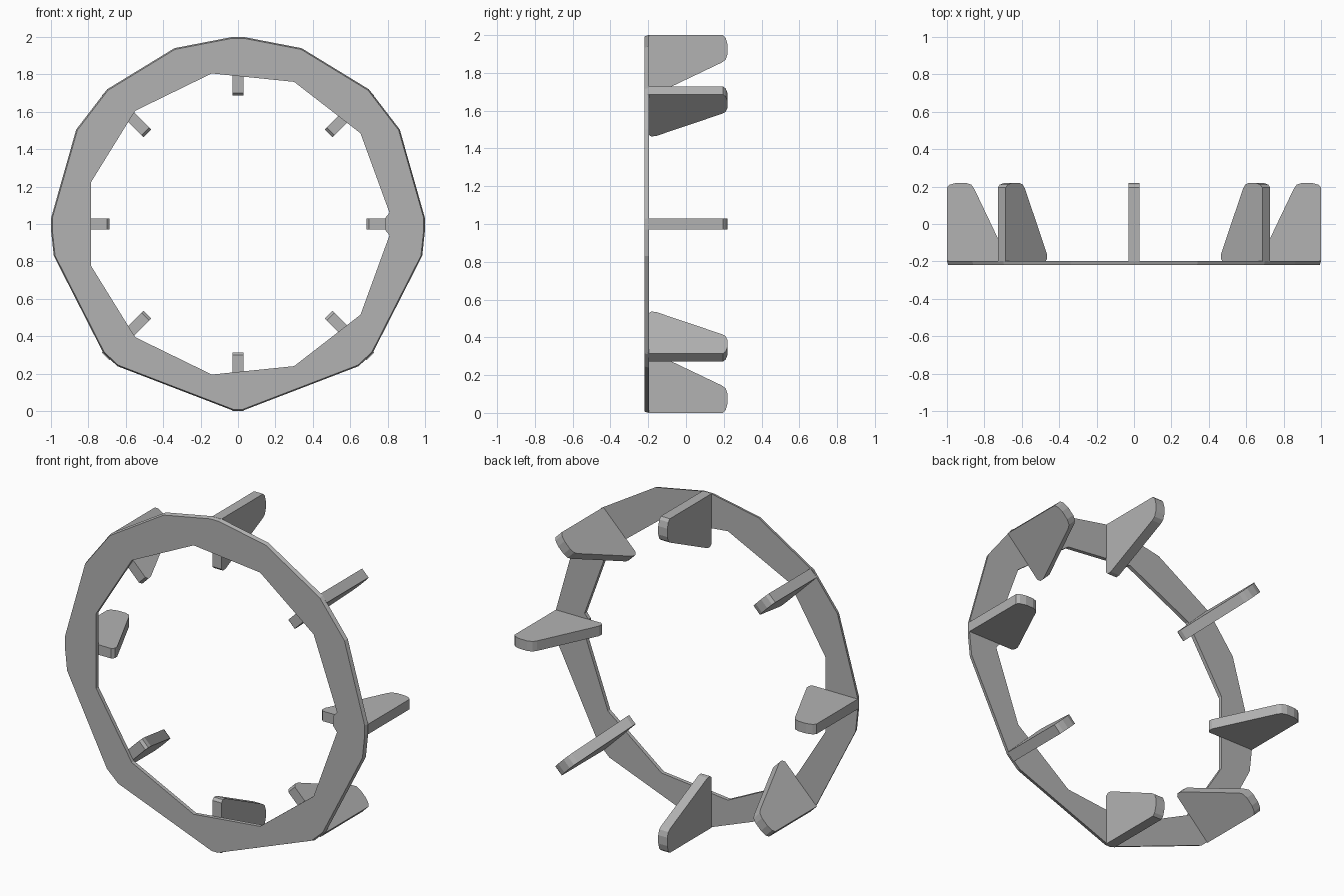
import bpy, bmesh, math
from mathutils import Matrix, Vector

cube = bpy.data.objects.get("Cube")
if cube:
    bpy.data.objects.remove(cube, do_unlink=True)

grey = bpy.data.materials.new("plain grey")
grey.use_nodes = True
colour = (0.45, 0.45, 0.45, 1)
grey.diffuse_color = colour
grey.node_tree.nodes["Principled BSDF"].inputs["Base Color"].default_value = colour

CENTRE = Matrix.Translation((0, 0, 1))


def finish(name, bm):
    bmesh.ops.recalc_face_normals(bm, faces=bm.faces)
    mesh = bpy.data.meshes.new(name)
    bm.to_mesh(mesh)
    bm.free()
    mesh.materials.append(grey)
    obj = bpy.data.objects.new(name, mesh)
    bpy.context.collection.objects.link(obj)
    return obj


def extruded(bm, faces, vector):
    out = bmesh.ops.extrude_face_region(bm, geom=faces)["geom"]
    verts = [g for g in out if isinstance(g, bmesh.types.BMVert)]
    bmesh.ops.translate(bm, verts=verts, vec=vector)
    return verts


# Faceted ring plate: outer outline is mirrored left to right
half = [(0.03, 2), (0.34, 1.94), (0.70, 1.72), (0.865, 1.505), (1, 1.03),
        (1, 0.97), (0.985, 0.83), (0.72, 0.31), (0.645, 0.24), (0.02, 0)]
outer = half + [(-x, z) for x, z in reversed(half)]

# Inner outline is mirrored top to bottom, with a small web beside the left fin
upper = [(-0.785, 1.225), (-0.55, 1.605), (-0.14, 1.805), (0.30, 1.76),
         (0.655, 1.485), (0.81, 1.06), (0.785, 1.03)]
inner = upper + [(x, 2 - z) for x, z in reversed(upper)]

BACK, FRONT = -0.197, -0.22
bm = bmesh.new()
edges = []
for outline in (outer, inner):
    loop = [bm.verts.new((x, BACK, z)) for x, z in outline]
    edges += [bm.edges.new((a, b)) for a, b in zip(loop, loop[1:] + loop[:1])]
bmesh.ops.triangle_fill(bm, edges=edges, use_beauty=True,
                        use_dissolve=False, normal=(0, 1, 0))
front = extruded(bm, list(bm.faces), Vector((0, FRONT - BACK, 0)))
# Slight taper of the front outer rim
for v in front:
    if any((v.co.x - x) ** 2 + (v.co.z - z) ** 2 < 1e-8 for x, z in outer):
        v.co.x *= 0.993
        v.co.z = 1 + (v.co.z - 1) * 0.993
finish("ring_plate", bm)

# Eight radial fins with rounded tips, given as (radius, depth)
fin_profile = [(1, -0.2), (1, 0.195), (0.985, 0.21), (0.95, 0.22),
               (0.90, 0.22), (0.87, 0.21), (0.855, 0.19),
               (0.688, -0.16), (0.686, -0.185), (0.70, -0.2)]
THICK = 0.06
names = ["left", "upper_left", "top", "upper_right",
         "right", "lower_right", "bottom", "lower_left"]
for i, name in enumerate(names):
    bm = bmesh.new()
    face = bm.faces.new([bm.verts.new((r, y, -THICK / 2)) for r, y in fin_profile])
    extruded(bm, [face], Vector((0, 0, THICK)))
    turn = Matrix.Rotation(-i * math.pi / 4, 4, 'Y')
    bmesh.ops.transform(bm, matrix=CENTRE @ turn, verts=bm.verts)
    finish("fin_" + name, bm)
